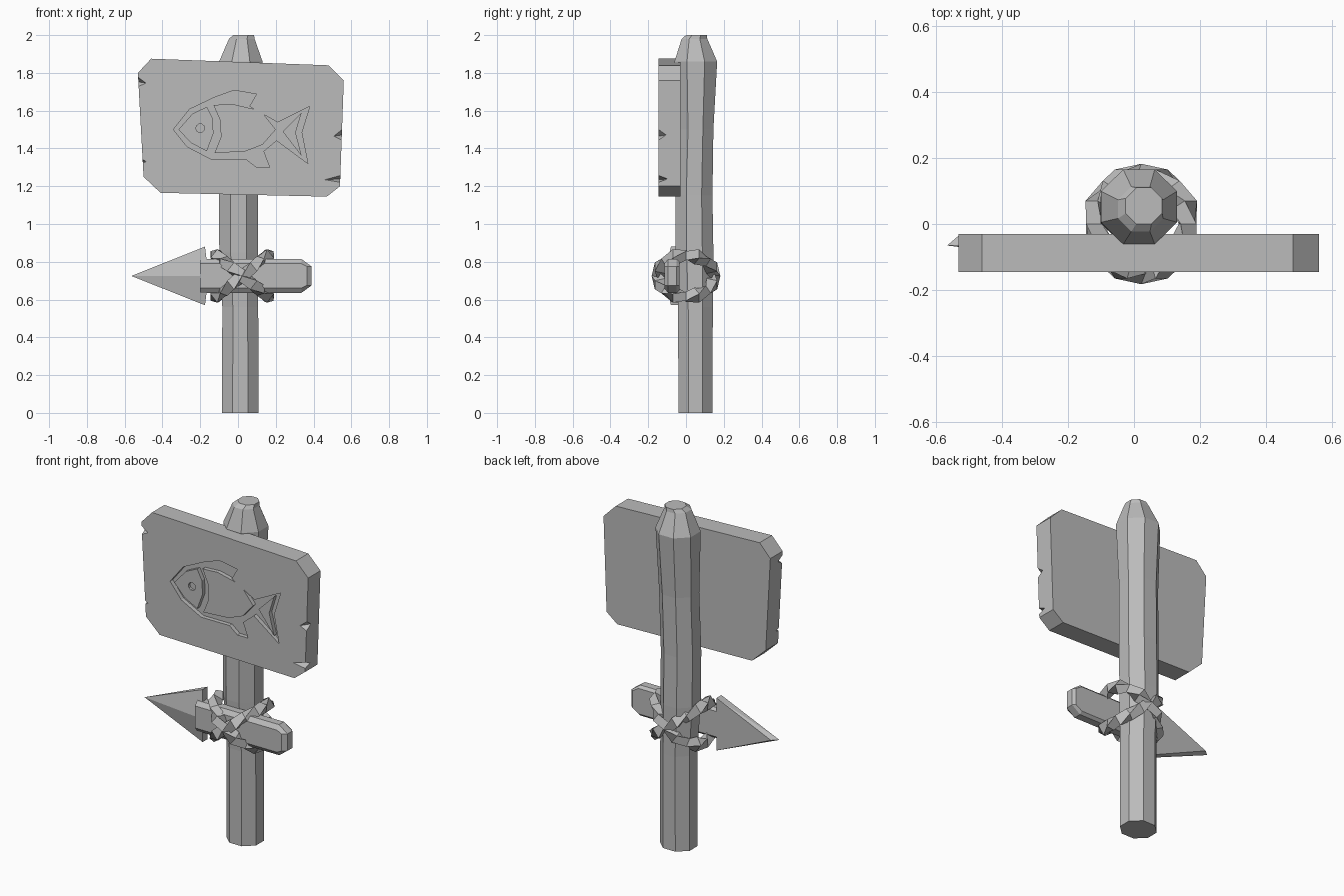
import bpy, bmesh, math
from mathutils import Vector

if "Cube" in bpy.data.objects:
    bpy.data.objects.remove(bpy.data.objects["Cube"])

GREY = (0.5, 0.5, 0.5, 1)
mat = bpy.data.materials.new("plain grey")
mat.use_nodes = True
mat.diffuse_color = GREY
mat.node_tree.nodes["Principled BSDF"].inputs["Base Color"].default_value = GREY


def finish(name, bm):
    bmesh.ops.recalc_face_normals(bm, faces=bm.faces)
    mesh = bpy.data.meshes.new(name)
    bm.to_mesh(mesh)
    bm.free()
    mesh.materials.append(mat)
    ob = bpy.data.objects.new(name, mesh)
    bpy.context.collection.objects.link(ob)
    return ob


def loft(name, rings, closed=False):
    """Skin a list of equal-length point rings."""
    bm = bmesh.new()
    vs = [[bm.verts.new(p) for p in r] for r in rings]
    n = len(vs[0])
    pairs = list(zip(vs, vs[1:])) + ([(vs[-1], vs[0])] if closed else [])
    for a, b in pairs:
        for i in range(n):
            j = (i + 1) % n
            bm.faces.new((a[i], a[j], b[j], b[i]))
    if not closed:
        bm.faces.new(vs[0])
        bm.faces.new(vs[-1])
    return finish(name, bm)


def prism(name, outline, y0, y1):
    """Extrude an x-z outline along y."""
    return loft(name, [[(x, y, z) for x, z in outline] for y in (y0, y1)])


def hull(name, points):
    bm = bmesh.new()
    for p in points:
        bm.verts.new(p)
    bmesh.ops.convex_hull(bm, input=bm.verts)
    return finish(name, bm)


def cut(target, cutter):
    mod = target.modifiers.new("cut", "BOOLEAN")
    mod.operation, mod.solver, mod.object = "DIFFERENCE", "EXACT", cutter
    bpy.context.view_layer.objects.active = target
    bpy.ops.object.modifier_apply(modifier=mod.name)
    bpy.data.objects.remove(cutter)


# Octagonal post: height, centre x, centre y, half width, half depth
POST = [(0, .012, .05, .097, .09), (.56, .012, .05, .095, .092),
        (.85, .003, .045, .102, .1), (1.15, .003, .042, .104, .098),
        (1.5, .01, .05, .104, .095), (1.86, .015, .052, .115, .113),
        (1.98, .02, .045, .068, .068), (2.0, .03, .055, .055, .055)]
rings = []
for z, cx, cy, w, d in POST:
    k = 1 / math.cos(math.pi / 8)
    angles = [math.pi / 8 + i * math.pi / 4 for i in range(8)]
    rings.append([(cx + w * k * math.cos(a), cy + d * k * math.sin(a), z) for a in angles])
loft("post", rings)

# Chipped board
FRONT, BACK = -.145, -.03
board = prism("sign_board", [(-.53, 1.80), (-.46, 1.875), (.48, 1.84), (.56, 1.76),
                             (.54, 1.20), (.47, 1.145), (-.41, 1.165), (-.50, 1.25)], FRONT, BACK)

# Wedge chips in the side edges: edge x, height, half height, inward reach
for x, z, h, reach in [(-.527, 1.755, .035, .05), (-.508, 1.335, .02, .03),
                       (.551, 1.475, .04, -.055), (.543, 1.24, .022, -.10)]:
    out = -math.copysign(.02, reach)
    cut(board, hull("chip", [(x + out, FRONT - .01, z + h * 1.2), (x + out, FRONT - .01, z - h * 1.2),
                             (x + reach, FRONT - .01, z - h * .3), (x + out, FRONT + .06, z)]))

# Carved fish: recessed silhouette with raised head, body and tail
FLOOR = FRONT + .025
cut(board, prism("fish_recess", [
    (-.342, 1.50), (-.257, 1.607), (-.125, 1.67), (-.02, 1.708), (.098, 1.687), (.06, 1.623),
    (.21, 1.538), (.38, 1.623), (.337, 1.485), (.37, 1.32), (.204, 1.443), (.135, 1.385),
    (.167, 1.30), (.098, 1.30), (.045, 1.342), (-.14, 1.342), (-.27, 1.41)], FRONT - .02, FLOOR))
head = prism("fish_head", [(-.315, 1.50), (-.24, 1.585), (-.165, 1.62), (-.135, 1.56),
                           (-.13, 1.48), (-.165, 1.385), (-.25, 1.43)], FRONT, FLOOR + .005)
prism("fish_body", [(-.13, 1.63), (-.03, 1.635), (.12, 1.60), (.20, 1.50), (.13, 1.42),
                    (.04, 1.385), (-.125, 1.375), (-.09, 1.46), (-.095, 1.55)], FRONT, FLOOR + .005)
prism("fish_tail", [(.236, 1.49), (.337, 1.59), (.305, 1.485), (.337, 1.36)], FRONT, FLOOR + .005)
eye = [(-.2 + .023 * math.cos(i * math.pi / 5), 1.507 + .023 * math.sin(i * math.pi / 5)) for i in range(10)]
cut(head, prism("eye_hole", eye, FRONT - .02, FRONT + .015))

# Crossbar with chamfered long edges and clipped end
def bar_outline(e):
    return [(-.2, .635 + e), (.335, .635 + e), (.39 - e, .675), (.39 - e, .775), (.335, .815 - e), (-.2, .815 - e)]


loft("crossbar", [[(x, y, z) for x, z in bar_outline(e)]
                  for y, e in ((-.115, .025), (-.095, 0), (-.05, 0), (-.035, .015))])

# Pointed arrow head with a front ridge
hull("arrow_head", [(-.565, -.065, .725), (-.53, -.035, .725), (-.155, -.115, .725)] +
     [(-.175, y, z) for y in (-.08, -.035) for z in (.57, .88)])

# Two tilted rope loops crossing in front and behind, with twisted strands
STEPS, SIDES = 16, 4
for name, tilt in (("rope_rising", 1), ("rope_falling", -1)):
    rings = []
    for s in range(STEPS):
        t = 2 * math.pi * s / STEPS
        c = Vector((.022 + .14 * math.cos(t), .148 * math.sin(t), .725 + tilt * .11 * math.cos(t)))
        along = Vector((-.14 * math.sin(t), .148 * math.cos(t), -tilt * .11 * math.sin(t))).normalized()
        side = along.cross(Vector((-tilt * .11, 0, .14)).normalized())
        up = side.cross(along)
        r = .042 if s % 2 else .034
        twist = s * math.pi / 4
        rings.append([c + r * (math.cos(a) * side + math.sin(a) * up)
                      for a in (twist + 2 * math.pi * i / SIDES for i in range(SIDES))])
    loft(name, rings, closed=True)
